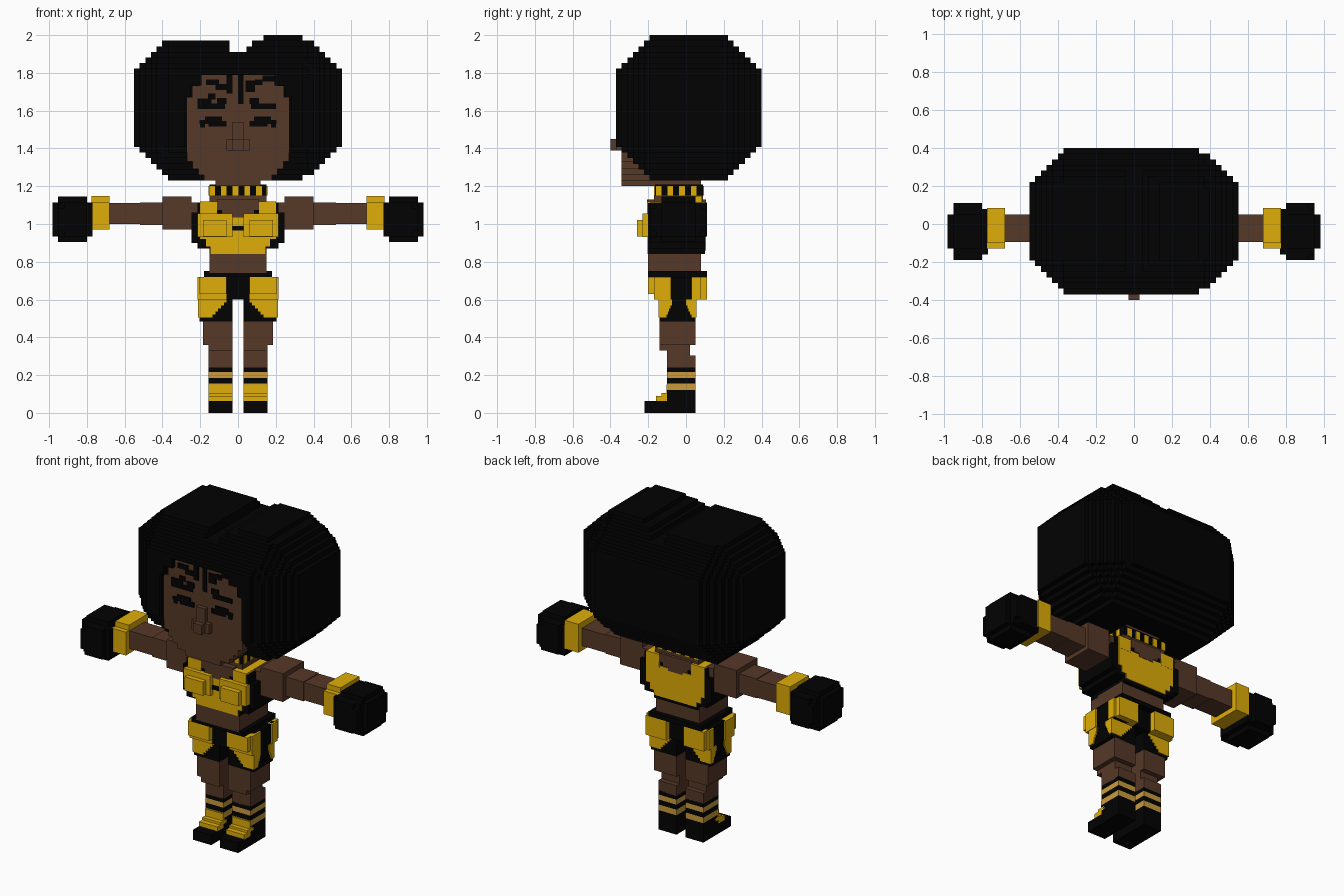
import bpy, bmesh, math


def material(name, rgb):
    m = bpy.data.materials.new(name)
    m.diffuse_color = (*rgb, 1)
    return m


BLACK = material("black", (0.0006, 0.0006, 0.0006))
SKIN = material("brown skin", (0.092, 0.040, 0.021))
GOLD = material("gold", (0.74, 0.42, 0.002))
TAN = material("tan", (0.60, 0.33, 0.045))


def finish(name, bm, mat):
    bmesh.ops.recalc_face_normals(bm, faces=bm.faces[:])
    me = bpy.data.meshes.new(name)
    bm.to_mesh(me)
    bm.free()
    me.materials.append(mat)
    ob = bpy.data.objects.new(name, me)
    bpy.context.collection.objects.link(ob)


def boxes(name, mat, items, mirror=False):
    """One mesh of blocks given as x0, x1, y0, y1, z0, z1."""
    items = list(items)
    if mirror:
        items += [(-b, -a, *rest) for a, b, *rest in items]
    bm = bmesh.new()
    for x0, x1, y0, y1, z0, z1 in items:
        vs = bmesh.ops.create_cube(bm, size=1)["verts"]
        for v in vs:
            v.co = (x1 if v.co.x > 0 else x0, y1 if v.co.y > 0 else y0,
                    z1 if v.co.z > 0 else z0)
    finish(name, bm, mat)


def voxel_blob(name, mat, lo, hi, core_lo, core_hi, cell, power=1.3, removed=None, mirror=False):
    """Stepped rounded block: flat core limits with chamfered edges, as small cubes."""
    n = [max(1, round((hi[i] - lo[i]) / cell)) for i in range(3)]
    s = [(hi[i] - lo[i]) / n[i] for i in range(3)]

    def inside(c):
        p = [lo[i] + (c[i] + 0.5) * s[i] for i in range(3)]
        total = 0
        for i in range(3):
            if p[i] > core_hi[i]:
                total += ((p[i] - core_hi[i]) / (hi[i] - core_hi[i])) ** power
            elif p[i] < core_lo[i]:
                total += ((core_lo[i] - p[i]) / (core_lo[i] - lo[i])) ** power
        return total <= 1 and not (removed and removed(*p))

    cells = {(i, j, k) for i in range(n[0]) for j in range(n[1]) for k in range(n[2])
             if inside((i, j, k))}
    bm = bmesh.new()
    cache = {}

    def vert(c, sign):
        key = (*c, sign)
        if key not in cache:
            q = [lo[i] + c[i] * s[i] for i in range(3)]
            cache[key] = bm.verts.new((q[0] * sign, q[1], q[2]))
        return cache[key]

    for c in cells:
        for axis in range(3):
            for d in (0, 1):
                near = list(c)
                near[axis] += 2 * d - 1
                if tuple(near) in cells:
                    continue
                u, w = (axis + 1) % 3, (axis + 2) % 3
                corners = []
                for a, b in ((0, 0), (1, 0), (1, 1), (0, 1)):
                    q = list(c)
                    q[axis] += d
                    q[u] += a
                    q[w] += b
                    corners.append(tuple(q))
                for sign in ((1, -1) if mirror else (1,)):
                    bm.faces.new([vert(q, sign) for q in corners])
    finish(name, bm, mat)


# Head: stacked slabs of half width, bottom, top
HEAD = [(.12, 1.20, 1.23), (.18, 1.23, 1.26), (.21, 1.26, 1.29), (.24, 1.29, 1.33),
        (.27, 1.33, 1.67), (.24, 1.67, 1.73), (.205, 1.73, 1.79)]
boxes("head", SKIN, [(-w, w, -.342, -.14, a, b) for w, a, b in HEAD])
boxes("nose", SKIN, [(-.06, .06, -.369, -.34, 1.39, 1.45), (-.03, .03, -.40, -.34, 1.39, 1.45),
                     (-.03, .03, -.369, -.34, 1.45, 1.54)])


# Big hair with a parting on top and an opening for the face
def hair_gap(x, y, z):
    if y < -.34 and any(abs(x) < w and a < z < b for w, a, b in HEAD):
        return True
    if abs(x) < .035:
        return z > 1.91
    return z > 1.97 and x < .12 or z > 1.94 and 0 < x < .06


voxel_blob("hair", BLACK, (-.55, -.37, 1.23), (.55, .40, 2.0),
           (-.36, -.18, 1.42), (.335, .20, 1.80), .0297, 1.06, hair_gap)

# Painted face marks
F0, F1 = -.349, -.34
boxes("eyes", BLACK, [(.085, .175, F0, F1, 1.54, 1.568), (.06, .155, F0, F1, 1.515, 1.545),
                      (.155, .205, F0, F1, 1.53, 1.55), (.175, .20, F0, F1, 1.51, 1.53)], True)
boxes("eyebrows", BLACK, [(.06, .11, F0, F1, 1.635, 1.668), (.07, .20, F0, F1, 1.61, 1.637)], True)
boxes("hair_strands", BLACK, [(0, .028, F0, F1, 1.635, 1.79), (-.06, -.03, F0, F1, 1.69, 1.79),
                              (-.17, -.10, F0, F1, 1.735, 1.765),
                              (-.12, -.06, F0, F1, 1.71, 1.74), (.04, .09, F0, F1, 1.70, 1.76),
                              (.09, .13, F0, F1, 1.735, 1.765), (.13, .20, F0, F1, 1.755, 1.785),
                              (-.215, -.14, F0, F1, 1.61, 1.665), (-.16, -.12, F0, F1, 1.66, 1.69)])

# Neck and striped collar
boxes("neck", SKIN, [(-.12, .12, -.14, .08, 1.09, 1.26)])
boxes("collar", BLACK, [(-.15, .15, -.165, .09, 1.15, 1.21)])
boxes("collar_studs", GOLD,
      [(-.152 + .062 * i, -.122 + .062 * i, -.17, .095, 1.15, 1.20) for i in range(5)] +
      [(-.155, .155, -.160 + .062 * i, -.130 + .062 * i, 1.15, 1.20) for i in range(4)])

# Torso with top
boxes("torso", BLACK, [(-.245, .245, -.19, .10, .90, 1.06), (-.215, .215, -.20, .10, .87, 1.11),
                       (-.15, .15, -.20, .10, .84, .87)])
boxes("chest_skin", SKIN, [(-.11, .11, -.207, .107, 1.075, 1.13), (-.085, .085, -.207, .107, 1.055, 1.08),
                           (-.05, .05, -.207, .107, 1.035, 1.06), (-.15, .15, -.17, .09, 1.10, 1.15)])
boxes("top_panel", GOLD, [(-.20, .20, -.205, -.19, .92, 1.05), (-.17, .17, -.205, -.19, .88, .92),
                          (-.145, .145, -.205, -.19, .842, .88), (-.20, .20, .09, .105, .93, 1.05),
                          (-.175, .175, .09, .105, .89, .93), (-.145, .145, .09, .105, .86, .89)])
boxes("top_straps", GOLD, [(.11, .20, -.206, .106, 1.04, 1.12)], True)
boxes("top_cups", GOLD, [(.03, .215, -.23, -.19, .93, 1.055),
                         (.06, .185, -.26, -.22, .935, 1.02)], True)
boxes("top_clasp", BLACK, [(-.03, .03, -.211, -.20, .965, .99)])
boxes("waist", SKIN, [(-.15, .15, -.20, .08, .74, .85)])

# Arms, cuffs and gloves
boxes("arms", SKIN, [(.20, .245, -.13, .08, 1.0, 1.115), (.245, .40, -.13, .075, .97, 1.145),
                     (.40, .52, -.10, .05, .995, 1.115), (.52, .70, -.095, .05, 1.0, 1.11)], True)
boxes("cuffs", GOLD, [(.68, .775, -.10, .085, .97, 1.147), (.68, .775, -.13, .06, .97, 1.115)], True)
voxel_blob("gloves", BLACK, (.77, -.19, .905), (.982, .11, 1.145),
           (.795, -.11, .965), (.925, .04, 1.085), .03, 1.15, None, True)

# Shorts with corner panels and pockets
boxes("shorts", BLACK, [(-.18, .18, -.20, .11, .72, .75), (-.205, .205, -.165, .075, .60, .72)])
boxes("shorts_legs", BLACK, [(.03, .205, -.14, .05, .485, .60)], True)
boxes("pockets", GOLD, [(.06, .215, -.17, -.08, .60, .72), (.06, .215, .03, .08, .60, .72),
                        (.06, .205, -.20, -.16, .63, .72), (.06, .20, .07, .11, .60, .72)], True)
panels = []
for i in range(6):
    z = .60 - i * .016
    inner, side = .06 + .015 * i, .007 * max(0, i - 1)
    panels += [(inner, .212, -.145, -.075 - side, z - .016, z),
               (inner, .212, side, .055, z - .016, z)]
boxes("leg_panels", GOLD, panels, True)

# Legs, ankle bands and shoes
boxes("thighs", SKIN, [(.03, .185, -.14, .05, .36, .49), (.03, .155, -.14, .02, .33, .36)], True)
boxes("calves", SKIN, [(.03, .155, -.10, .02, .24, .34), (.03, .155, -.10, .05, .24, .305)], True)
boxes("black_bands", BLACK, [(.03, .155, -.10, .05, .217, .245), (.03, .155, -.10, .05, .155, .186)], True)
boxes("tan_bands", TAN, [(.03, .155, -.10, .05, .186, .217), (.03, .155, -.10, .05, .12, .155)], True)
boxes("shoes", BLACK, [(.03, .155, -.22, .05, 0, .062), (.03, .155, -.10, .05, .06, .12)], True)
boxes("shoe_straps", GOLD, [(.03, .155, -.16, -.10, .06, .09), (.03, .155, -.13, -.07, .085, .105),
                            (.03, .155, -.104, -.09, .10, .15)], True)
